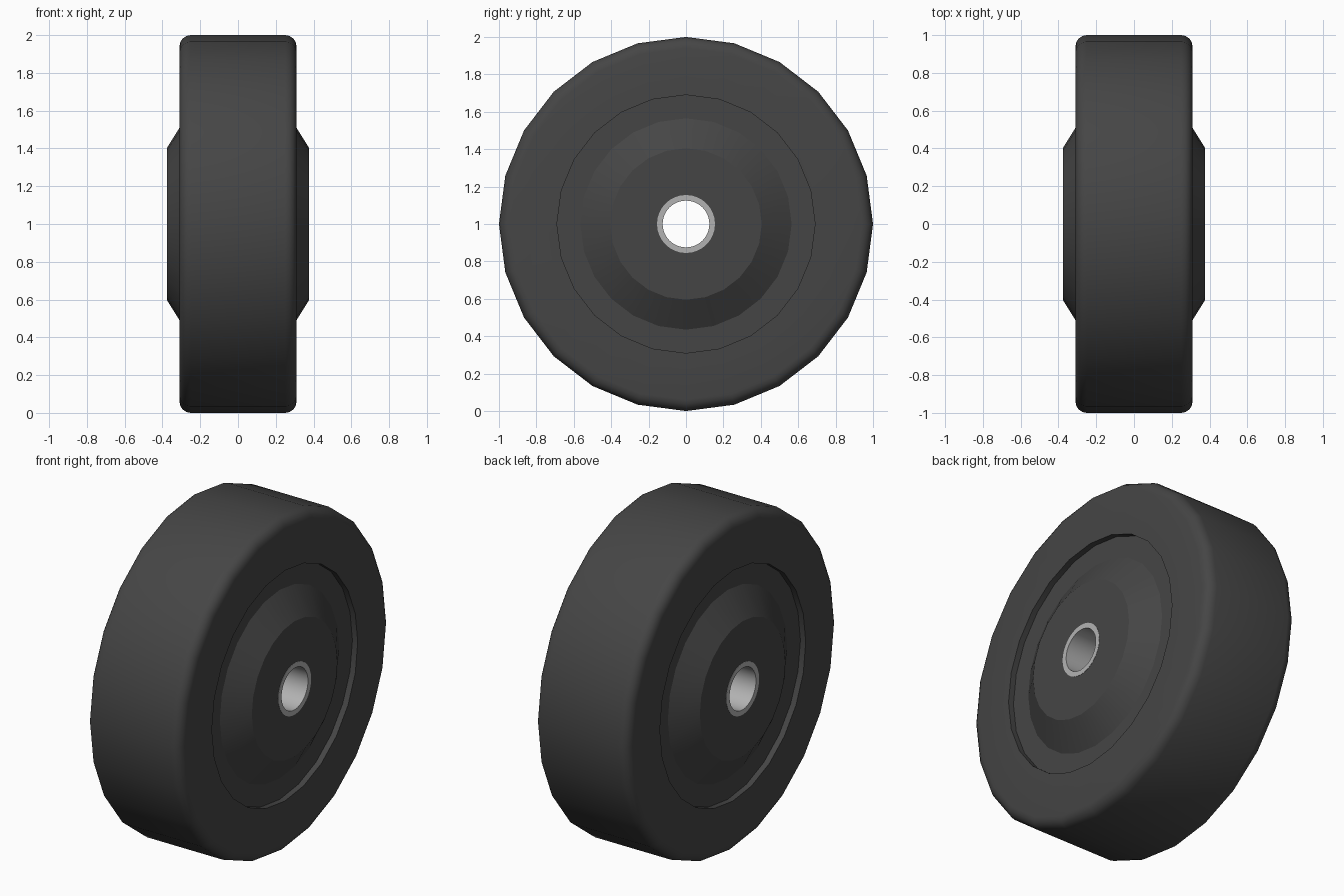
import bpy, bmesh, math
from mathutils import Matrix, Vector

cube = bpy.data.objects.get("Cube")
if cube:
    bpy.data.objects.remove(cube)


def make_material(name, value):
    mat = bpy.data.materials.new(name)
    mat.use_nodes = True
    colour = (value, value, value, 1)
    mat.diffuse_color = colour
    mat.node_tree.nodes["Principled BSDF"].inputs["Base Color"].default_value = colour
    return mat


def lathe(name, half_profile, mat, sides):
    """Spin (x, radius) points, mirrored in x into a closed loop, about the axle."""
    profile = half_profile + [(-x, r) for x, r in reversed(half_profile)]
    bm = bmesh.new()
    rings = []
    for i in range(sides):
        turn = Matrix.Rotation(math.tau * i / sides, 3, 'X')
        rings.append([bm.verts.new(turn @ Vector((x, 0, r)) + Vector((0, 0, 1)))
                      for x, r in profile])
    n = len(profile)
    for i, ring in enumerate(rings):
        after = rings[(i + 1) % sides]
        for j in range(n):
            k = (j + 1) % n
            bm.faces.new((ring[j], ring[k], after[k], after[j]))
    bmesh.ops.recalc_face_normals(bm, faces=bm.faces)
    mesh = bpy.data.meshes.new(name)
    bm.to_mesh(mesh)
    bm.free()
    mesh.materials.append(mat)
    obj = bpy.data.objects.new(name, mesh)
    bpy.context.collection.objects.link(obj)
    bpy.ops.object.select_all(action='DESELECT')
    obj.select_set(True)
    bpy.context.view_layer.objects.active = obj
    bpy.ops.object.shade_smooth_by_angle(angle=math.radians(31))
    return obj


rubber = make_material("dark_rubber", 0.06)
steel = make_material("light_steel", 0.45)

# Tyre: flat sides with rounded shoulders
bevel, half_width = 0.06, 0.31
shoulder = [(half_width - bevel + bevel * math.cos(a), 1 - bevel + bevel * math.sin(a))
            for a in (math.radians(22.5 * s) for s in range(5))]
lathe("tyre", [(half_width, 0.69)] + shoulder, rubber, 24)

# Hub: recessed disc rising through a cone to a flat boss
lathe("hub", [(0.275, 0.15), (0.375, 0.15), (0.375, 0.405), (0.275, 0.565), (0.275, 0.7)][1:],
      rubber, 24)

# Axle sleeve: open tube through the boss
lathe("axle_sleeve", [(0.376, 0.125), (0.376, 0.155)], steel, 32)
